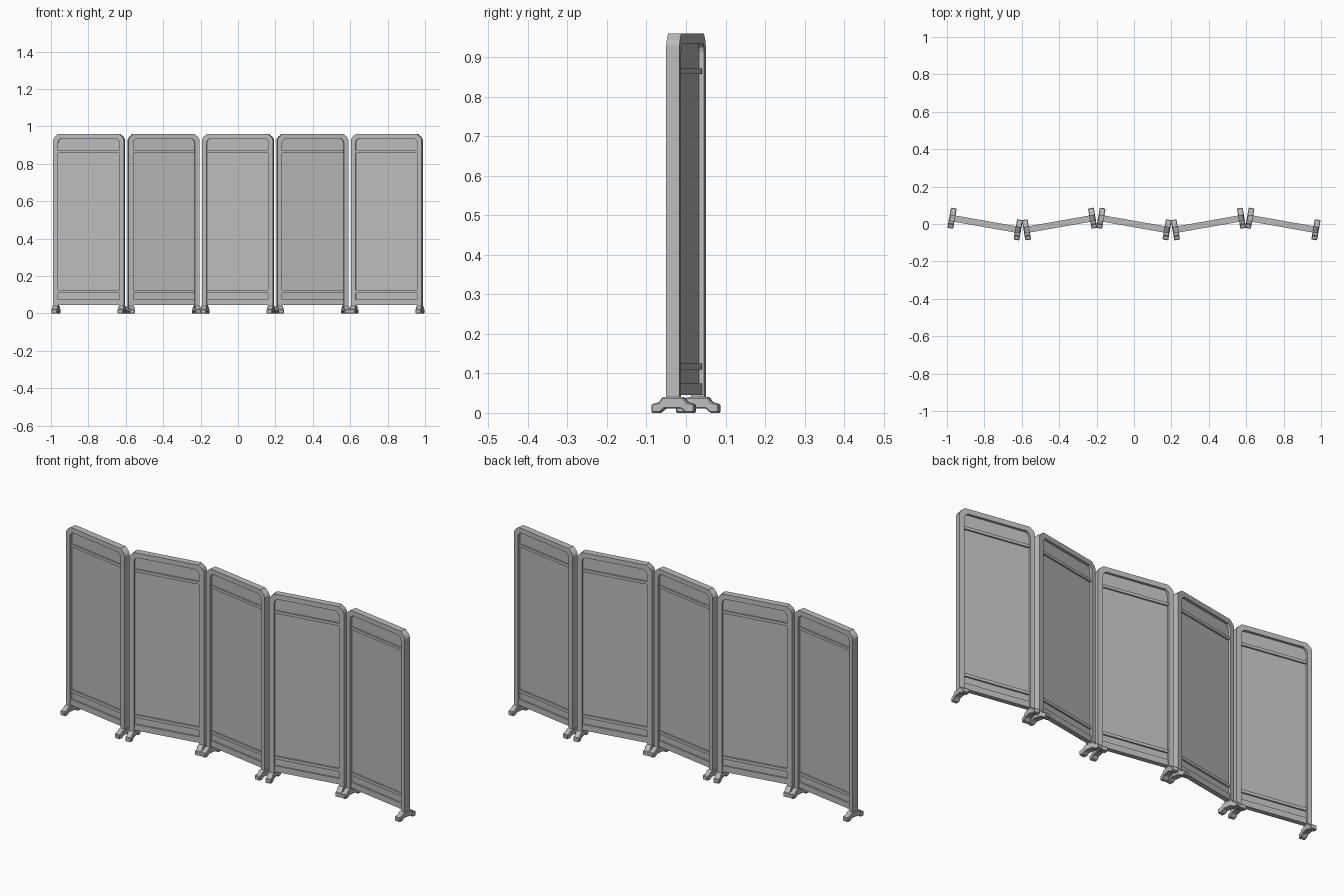
import bpy
import bmesh
from math import radians
from mathutils import Matrix

cube = bpy.data.objects.get("Cube")
if cube:
    bpy.data.objects.remove(cube)

GREY = (0.5, 0.5, 0.5, 1)
grey = bpy.data.materials.new("matte grey")
grey.use_nodes = True
grey.diffuse_color = GREY
grey.node_tree.nodes["Principled BSDF"].inputs["Base Color"].default_value = GREY

PITCH, TILT, HALF = 0.398, 10, 0.192
STILE, TOP, BASE = 0.025, 0.96, 0.04
STILE_X = HALF - STILE / 2


def extrude_faces(name, polygons, axis, half, place, bevel=0):
    """Extrude flat polygons symmetrically along 'x' or 'y'."""
    bm = bmesh.new()
    for poly in polygons:
        for_y = axis == "y"
        bm.faces.new([bm.verts.new((a, -half, b) if for_y else (-half, a, b))
                      for a, b in poly])
    bmesh.ops.remove_doubles(bm, verts=bm.verts, dist=1e-5)
    ext = bmesh.ops.extrude_face_region(bm, geom=bm.faces[:], use_keep_orig=True)
    moved = [v for v in ext["geom"] if isinstance(v, bmesh.types.BMVert)]
    step = (0, 2 * half, 0) if axis == "y" else (2 * half, 0, 0)
    bmesh.ops.translate(bm, verts=moved, vec=step)
    bmesh.ops.recalc_face_normals(bm, faces=bm.faces)
    mesh = bpy.data.meshes.new(name)
    bm.to_mesh(mesh)
    bm.free()
    mesh.materials.append(grey)
    obj = bpy.data.objects.new(name, mesh)
    bpy.context.collection.objects.link(obj)
    obj.matrix_world = place
    if bevel:
        mod = obj.modifiers.new("soft edge", "BEVEL")
        mod.width = bevel
        mod.segments = 1
    return obj


def rect(x, z0, z1):
    return [(-x, z0), (x, z0), (x, z1), (-x, z1)]


def mirrored(points):
    return points + [(-a, b) for a, b in reversed(points)]


# Clipped-corner arch: outer and inner outlines of the frame
inner_x, inner_top = HALF - STILE, TOP - STILE
outer = mirrored([(HALF, BASE), (HALF, TOP - 0.03), (HALF - 0.008, TOP - 0.016),
                  (HALF - 0.027, TOP)])
inner = mirrored([(inner_x, BASE), (inner_x, inner_top - 0.022),
                  (inner_x - 0.004, inner_top - 0.01), (inner_x - 0.016, inner_top)])
frame = [[outer[i], outer[i + 1], inner[i + 1], inner[i]]
         for i in range(len(outer) - 1)]
infill = [(a, max(b, 0.05)) for a, b in inner]

# Stepped foot with an arched underside
foot = mirrored([(0.055, 0), (0.055, 0.022), (0.036, 0.027), (0.027, 0.04)])
foot += [(-0.033, 0), (-0.022, 0.011), (0.022, 0.011), (0.033, 0)]

for i in range(5):
    turn = -TILT if i % 2 == 0 else TILT
    place = (Matrix.Translation(((i - 2) * PITCH, 0, 0))
             @ Matrix.Rotation(radians(turn), 4, "Z"))
    tag = f"_{i + 1}"
    extrude_faces("frame" + tag, frame, "y", 0.017, place)
    extrude_faces("infill_panel" + tag, [infill], "y", 0.004, place)
    # Cross rails
    for rail, z0, z1 in (("bottom_rail", 0.045, 0.075), ("lower_rail", 0.11, 0.125),
                         ("upper_rail", 0.858, 0.872)):
        extrude_faces(rail + tag, [rect(inner_x, z0, z1)], "y", 0.012, place)
    # Feet under both stiles
    for side, name in ((-1, "right_foot"), (1, "left_foot")):
        extrude_faces(name + tag, [foot], "x", 0.0155,
                      place @ Matrix.Translation((side * STILE_X, 0, 0)), 0.003)
